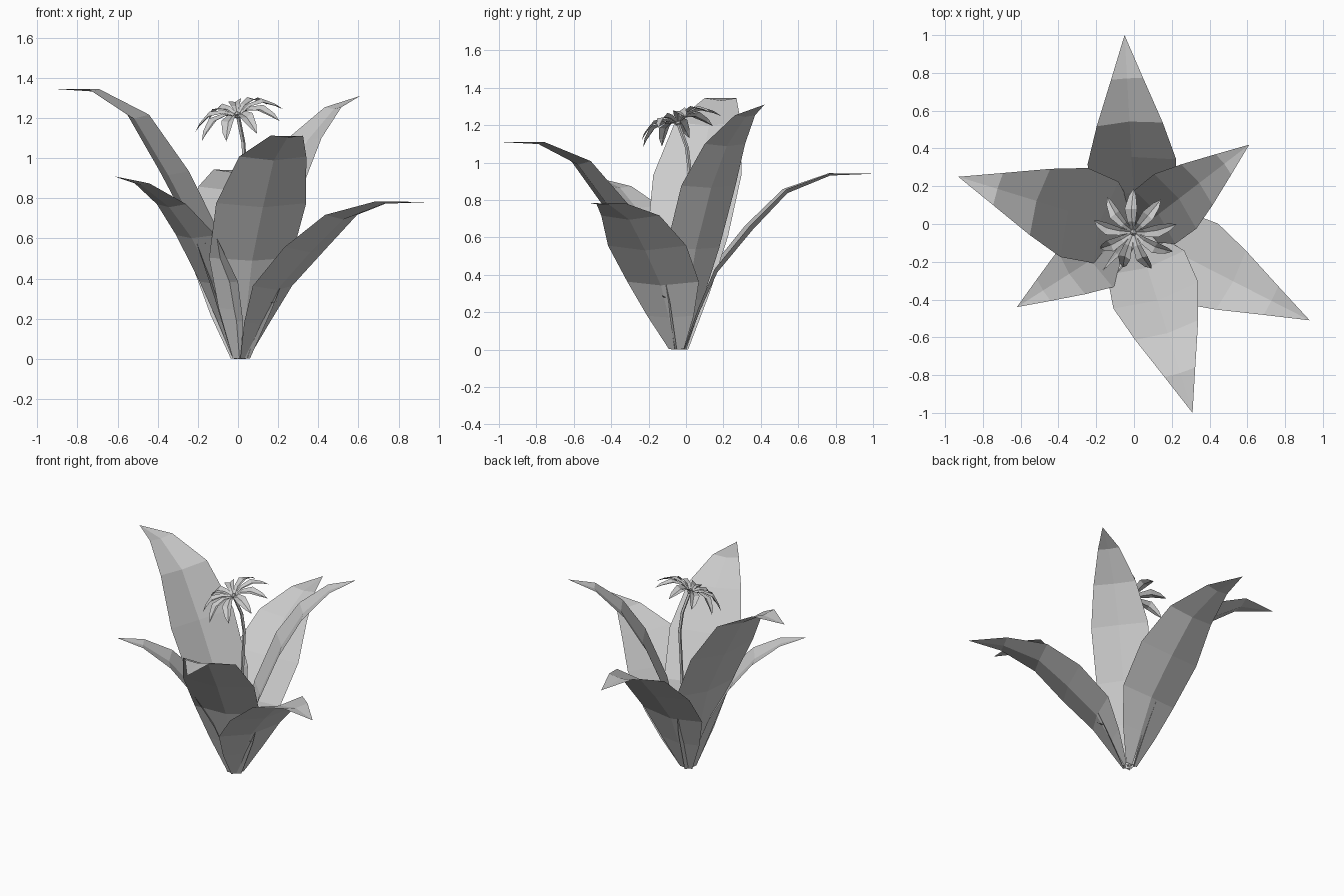
import bpy, bmesh, math
from mathutils import Vector, Matrix

cube = bpy.data.objects.get("Cube")
if cube:
    bpy.data.objects.remove(cube)

grey = bpy.data.materials.new("plain_grey")
grey.use_nodes = True
tone = (0.6, 0.6, 0.6, 1)
grey.diffuse_color = tone
grey.node_tree.nodes["Principled BSDF"].inputs["Base Color"].default_value = tone

CROWN = Vector((0.01, -0.04, 0))
# outward fraction, height fraction, half width
ARCHED = [(.03, 0, .045), (.11, .22, .14), (.2, .44, .215), (.38, .68, .235),
          (.56, .89, .175), (.78, .99, .085), (1, 1, 0)]
STRAIGHT = [(.03, 0, .045), (.1, .2, .14), (.2, .41, .21), (.38, .66, .215),
            (.56, .83, .16), (.78, .95, .08), (1, 1, 0)]
PETAL = [(.06, 0, .006), (.3, .024, .022), (.6, .022, .034), (.85, -.015, .02), (1, -.045, 0)]


def finish(name, bm):
    mesh = bpy.data.meshes.new(name)
    bm.to_mesh(mesh)
    bm.free()
    mesh.materials.append(grey)
    obj = bpy.data.objects.new(name, mesh)
    bpy.context.collection.objects.link(obj)
    return obj


def add_blade(bm, base, reach, rise, profile, width=1.0, fold=0.15):
    """Creased strip that follows a profile outwards and closes in a point."""
    out = reach.normalized()
    side = Vector((-out.y, out.x, 0))
    centres = [base + reach * f + Vector((0, 0, rise * h)) for f, h, _ in profile]
    rows = []
    for i, (centre, (_, _, half)) in enumerate(zip(centres, profile)):
        along = centres[min(i + 1, len(centres) - 1)] - centres[max(i - 1, 0)]
        lift = along.normalized().cross(side)
        half *= width
        points = [centre] if half == 0 else [
            centre + side * half * s + lift * half * fold * abs(s) for s in (-1, 0, 1)]
        rows.append([bm.verts.new(p) for p in points])
    for low, high in zip(rows, rows[1:]):
        for k in (0, 1):
            if len(high) == 1:
                bm.faces.new((low[k], high[0], low[k + 1]))
            else:
                bm.faces.new((low[k], high[k], high[k + 1], low[k + 1]))


def leaf(name, tip, profile, width):
    bm = bmesh.new()
    base = CROWN.copy()
    reach = Vector((tip[0], tip[1], 0)) - base
    add_blade(bm, base, reach, tip[2], profile, width)
    bmesh.ops.reverse_faces(bm, faces=bm.faces[:])
    return finish(name, bm)


# large outer leaves
leaf("back_leaf", (-.05, 1, .94), ARCHED, 1)
leaf("right_leaf", (-.93, .25, 1.345), ARCHED, 1.05)
leaf("left_front_leaf", (.93, -.51, .78), ARCHED, 1)
leaf("front_leaf", (.31, -1, 1.11), ARCHED, 1)
leaf("left_back_leaf", (.61, .42, 1.31), STRAIGHT, .85)
leaf("right_front_leaf", (-.62, -.44, .91), STRAIGHT, .85)

# slim young shoots at the crown
for i, tip in enumerate([(.2, -.13, .29), (-.17, -.25, .58), (-.09, -.26, .55), (.03, -.08, .28)]):
    leaf("shoot_%d" % (i + 1), tip, STRAIGHT, .1)

# bent flower stem
head = Vector((0, -.04, 1.205))
path = [Vector(p) for p in ((.01, -.03, 0), (.025, 0, .5), (.035, .02, .95), (.025, .005, 1.08))] + [head]
bm = bmesh.new()
rings = [[bm.verts.new(p + Vector((math.cos(a), math.sin(a), 0)) * .011)
          for a in (math.tau * k / 5 for k in range(5))] for p in path]
for low, high in zip(rings, rings[1:]):
    for k in range(5):
        n = (k + 1) % 5
        bm.faces.new((low[k], low[n], high[n], high[k]))
finish("flower_stem", bm)

# tilted flower head
tilt = Vector((0, 0, 1)).rotation_difference(Vector((-.27, -.36, 1))).to_matrix().to_4x4()
place = Matrix.Translation(head) @ tilt
bm = bmesh.new()
COUNT = 9
for k in range(COUNT):
    a = math.pi / 2 + math.tau * k / COUNT
    add_blade(bm, Vector((0, 0, .01)), Vector((math.cos(a), math.sin(a), 0)) * .23, 1, PETAL, fold=.35)
bmesh.ops.reverse_faces(bm, faces=bm.faces[:])
bm.transform(place)
finish("flower_petals", bm)

bm = bmesh.new()
bmesh.ops.create_icosphere(bm, subdivisions=1, radius=.02,
                           matrix=place @ Matrix.Translation((0, 0, .01)))
finish("flower_centre", bm)
